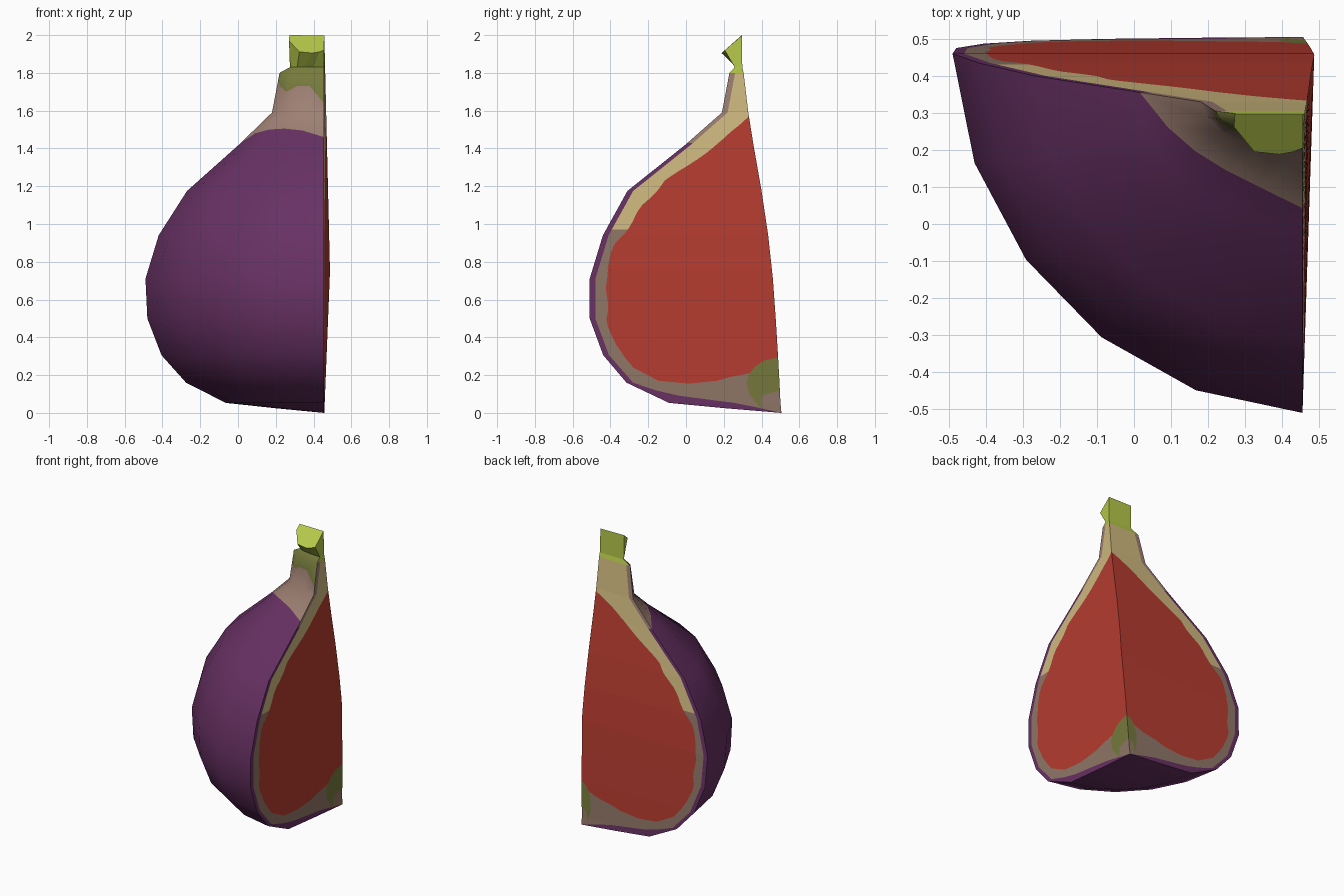
import bpy, math

if "Cube" in bpy.data.objects:
    bpy.data.objects.remove(bpy.data.objects["Cube"])

# ---------- materials (sRGB picks converted to linear) ----------
def mat(name, rgb):
    m = bpy.data.materials.new(name)
    lin = [((c / 255 + 0.055) / 1.055) ** 2.4 for c in rgb]
    m.diffuse_color = (*lin, 1)
    m.use_nodes = True
    m.node_tree.nodes["Principled BSDF"].inputs["Base Color"].default_value = m.diffuse_color
    return m

MATS = [mat("purple_skin", (104, 49, 100)), mat("brown_neck", (158, 128, 115)),
        mat("olive", (118, 122, 60)), mat("red_flesh", (182, 60, 48)),
        mat("brown_pith", (144, 119, 103)), mat("cream_pith", (208, 186, 128)),
        mat("stem_green", (182, 200, 74))]
PURPLE, NECK, OLIVE, RED, PITH, CREAM, GREEN = range(7)

def lerp(table, z, k=1):
    """Piecewise linear lookup: column k of table at height z."""
    for a, b in zip(table, table[1:]):
        if z <= b[0]:
            t = max(0, (z - a[0]) / (b[0] - a[0]))
            return a[k] + (b[k] - a[k]) * t
    return table[-1][k]

def build(name, rows, rule, flip=False, extra=()):
    """Grid of point rows; rule(row, column) gives the material."""
    n = len(rows[0])
    verts = [p for r in rows for p in r]
    faces, idx = [], []
    for j in range(len(rows) - 1):
        for i in range(n - 1):
            q = [j * n + i, j * n + i + 1, (j + 1) * n + i + 1, (j + 1) * n + i]
            # drop collapsed corners
            f = [v for k, v in enumerate(q)
                 if math.dist(verts[v], verts[q[k - 1]]) > 1e-5]
            if len(f) < 3:
                continue
            faces.append(f[::-1] if flip else f)
            idx.append(rule(j, i))
    for f, m in extra:
        faces.append(f)
        idx.append(m)
    me = bpy.data.meshes.new(name)
    me.from_pydata(verts, [], faces)
    for m in MATS:
        me.materials.append(m)
    for p, m in zip(me.polygons, idx):
        p.material_index = m
    me.update()
    ob = bpy.data.objects.new(name, me)
    bpy.context.collection.objects.link(ob)
    return ob

# ---------- fruit profile: z, radius in x, radius in y, core y ----------
PROFILE = [(0, 0, 0, .505), (.025, .26, .30, .503), (.053, .52, .59, .50),
           (.16, .73, .81, .495), (.305, .86, .925, .487), (.5, .935, .985, .475),
           (.71, .945, .97, .46), (.94, .875, .875, .435), (1.175, .725, .71, .40),
           (1.42, .45, .36, .357), (1.59, .275, .14, .33), (1.8, .235, .075, .305),
           (1.83, .18, .04, .298)]
CORE_X = [(0, .457), (.75, .487), (2, .457)]
EDGE_X = .455
SEG = 5

def skin_point(i, z):
    a = math.radians(90 * i / SEG)
    k = 1 - .025 * math.sin(2 * a)
    return (EDGE_X - lerp(PROFILE, z, 1) * k * math.cos(a),
            lerp(PROFILE, z, 3) - lerp(PROFILE, z, 2) * k * math.sin(a), z)

# ---------- outer skin, with wavy colour borders near the neck ----------
neck_z = [1.43, 1.48, 1.50, 1.505, 1.495, 1.46]
olive_z = [1.76, 1.73, 1.70, 1.73, 1.73, 1.64]
heights = [[p[0]] * (SEG + 1) for p in PROFILE]
heights[10:11] = [neck_z, heights[10], olive_z]
rows = [[skin_point(i, z) for i, z in enumerate(h)] for h in heights]
skin = build("skin", rows, lambda j, i: PURPLE if j < 10 else NECK if j < 12 else OLIVE)
bpy.ops.object.select_all(action='DESELECT')
skin.select_set(True)
bpy.context.view_layer.objects.active = skin
bpy.ops.object.shade_smooth_by_angle(angle=math.radians(40))

# ---------- cut faces: bands measured outward from the core edge ----------
RED_IN = [(0, .48), (.155, .48), (.17, .33), (.19, .26), (.21, .15), (.25, 0), (2, 0)]
RED_OUT = [(0, .48), (.155, .48), (.17, .64), (.24, .77), (.36, .86), (.5, .895),
           (.65, .88), (.77, .875), (.9, .81), (1.02, .70), (1.1, .64), (1.23, .5),
           (1.3, .38), (1.45, .15), (1.57, 0), (2, 0)]
OLIVE_R = [(0, 0), (.02, .1), (.1, .165), (.17, .175), (.22, .15), (.27, .1),
           (.295, 0), (2, 0)]
SPOT_R = [(0, 0), (.02, .1), (.09, .1), (.12, 0), (2, 0)]
RIM_R = [(0, 0), (.05, .22), (.075, .42), (.1, .6), (.16, .775), (.3, .89)]

ZS = sorted({round(z, 4) for z in [1.83 * k / 60 for k in range(61)]
             + [p[0] for p in PROFILE] + [p[0] for p in RED_OUT if p[0] < 1.8]
             + [.19, .21, .295, .12, .97, 1.43]})

def bands(z, col, core_scale):
    outer, ry = lerp(PROFILE, z, col), lerp(PROFILE, z, 2)
    rim = max(0, outer - .03 if z > .3 else lerp(RIM_R, z) * outer / max(ry, 1e-6))
    s = outer / ry if ry else 1
    wave = .007 * math.sin(z * 31) if .3 < z < 1.5 else 0
    cuts = [0, lerp(SPOT_R, z) * core_scale, lerp(OLIVE_R, z) * core_scale,
            lerp(RED_IN, z) * s, lerp(RED_OUT, z) * s + wave, rim]
    out = []
    for c in cuts:
        out.append(max(out[-1] if out else 0, min(c, rim)))
    return out + [outer]

def band_rule(j, i):
    z = (ZS[j] + ZS[j + 1]) / 2
    if z > 1.8:
        return GREEN
    upper = CREAM if z > .97 else PITH
    return [PITH, OLIVE, PITH, RED, upper, PURPLE if z < 1.43 else NECK][i]

def cut_face(name, col, core_scale, flip):
    rows = []
    for z in ZS:
        cx, cy, b = lerp(CORE_X, z), lerp(PROFILE, z, 3), bands(z, col, core_scale)
        row = []
        for r in b:
            t = r / b[-1] if b[-1] else 0
            if col == 1:    # runs towards -x
                row.append((cx + (EDGE_X - b[-1] - cx) * t, cy, z))
            else:           # runs towards -y
                row.append((cx + (EDGE_X - cx) * t, cy - r, z))
        rows.append(row)
    build(name, rows, band_rule, flip)

cut_face("back_cut_face", 1, .4, False)
cut_face("right_cut_face", 2, 1, True)

# ---------- stem: flares from the neck to a slanted cut top ----------
top_xy = [(.272, .296), (.27, .262), (.325, .195), (.393, .188), (.43, .195), (.456, .205)]
base = [skin_point(i, 1.83) for i in range(SEG + 1)] + [(lerp(CORE_X, 1.83), .298, 1.83)]
top = [(x, y, 2 - (.296 - y) * .88) for x, y in top_xy] + [(.457, .296, 1.998)]
n = SEG + 2
extra = [(list(range(n, 2 * n)), GREEN), ([n - 1, 0, n, 2 * n - 1], GREEN)]
build("stem", [base, top], lambda j, i: GREEN, extra=extra)
